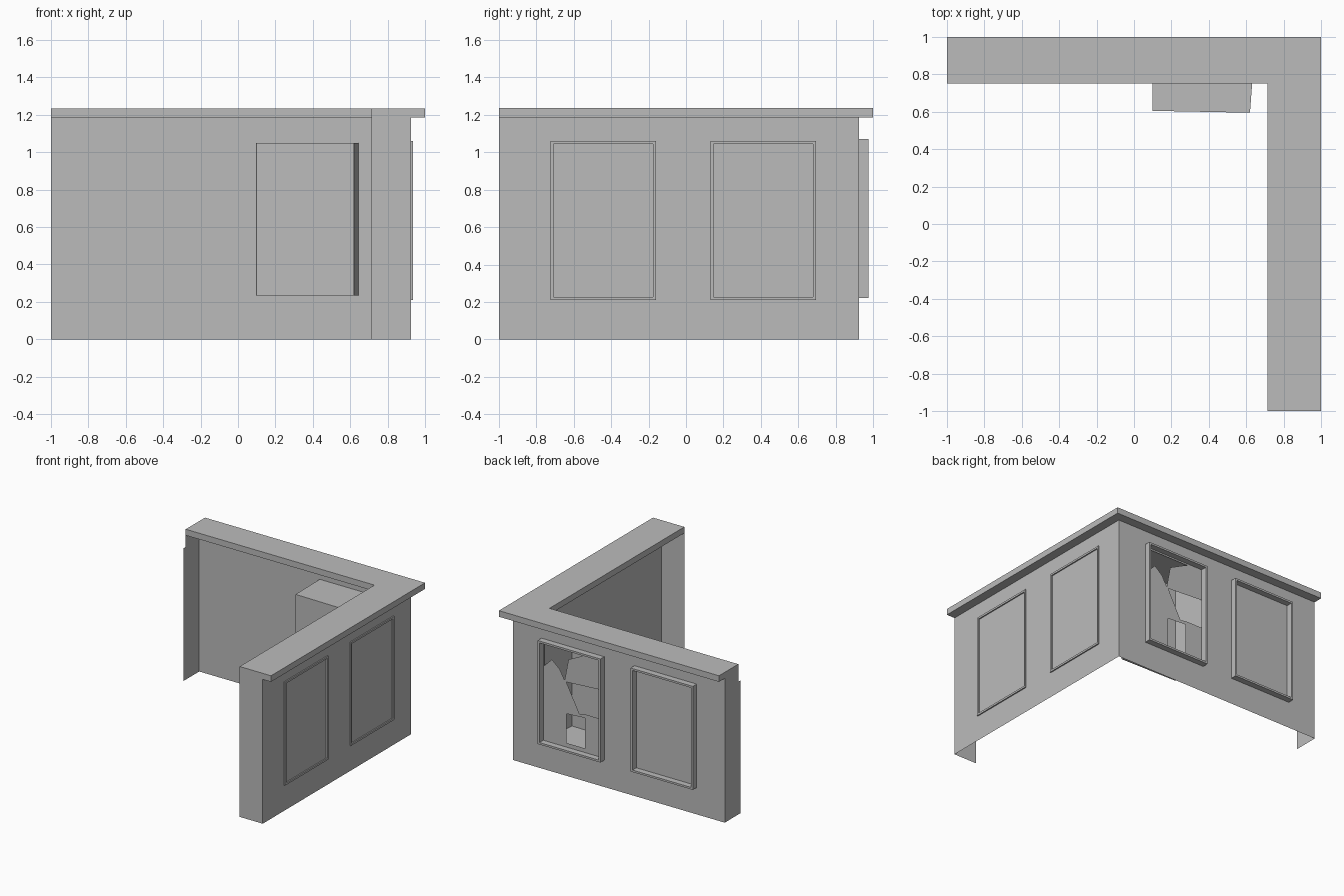
import bpy
import bmesh

cube = bpy.data.objects.get("Cube")
if cube:
    bpy.data.objects.remove(cube)

GREY = (0.5, 0.5, 0.5, 1)
grey = bpy.data.materials.new("plain grey")
grey.use_nodes = True
grey.diffuse_color = GREY
grey.node_tree.nodes["Principled BSDF"].inputs["Base Color"].default_value = GREY


def finish(name, bm):
    mesh = bpy.data.meshes.new(name)
    bm.to_mesh(mesh)
    bm.free()
    mesh.materials.append(grey)
    ob = bpy.data.objects.new(name, mesh)
    bpy.context.collection.objects.link(ob)
    return ob


def sheet(name, place, outline, holes=()):
    """Flat sheet from an outline with optional holes; place maps (u, z) to 3D."""
    bm = bmesh.new()
    for loop in (outline, *holes):
        vs = [bm.verts.new(place(u, z)) for u, z in loop]
        for a, b in zip(vs, vs[1:] + vs[:1]):
            bm.edges.new((a, b))
    bmesh.ops.triangle_fill(bm, edges=bm.edges[:], use_beauty=True)
    bmesh.ops.dissolve_limit(bm, angle_limit=0.01, verts=bm.verts[:], edges=bm.edges[:])
    return finish(name, bm)


def rect(u0, u1, z0, z1):
    return [(u0, z0), (u1, z0), (u1, z1), (u0, z1)]


def frame(name, place, u0, u1, z0, z1, low, high, width=0.016):
    """Raised rectangular moulding between depths low and high."""
    bm = bmesh.new()
    outer = rect(u0, u1, z0, z1)
    inner = rect(u0 + width, u1 - width, z0 + width, z1 - width)
    rings = [[bm.verts.new(place(u, z, d)) for u, z in r]
             for r, d in ((outer, low), (outer, high), (inner, high), (inner, low))]
    for a, b in zip(rings, rings[1:] + rings[:1]):
        for i in range(4):
            j = (i + 1) % 4
            bm.faces.new((a[i], a[j], b[j], b[i]))
    bmesh.ops.recalc_face_normals(bm, faces=bm.faces[:])
    return finish(name, bm)


WALL, INNER_X, INNER_Y = 0.925, 0.715, 0.75
UNDER, TOP = 1.185, 1.235


def on_back(u, z, d=WALL):
    return (u, d, z)


def on_side(u, z, d=WALL):
    return (d, u, z)


# L-shaped counter top
bm = bmesh.new()
plan = [(-1, 1), (-1, INNER_Y), (INNER_X, INNER_Y), (INNER_X, -1), (1, -1), (1, 1)]
slab = bm.faces.new([bm.verts.new((x, y, UNDER)) for x, y in plan])
ext = bmesh.ops.extrude_face_region(bm, geom=[slab], use_keep_orig=True)
for v in ext["geom"]:
    if isinstance(v, bmesh.types.BMVert):
        v.co.z = TOP
bmesh.ops.recalc_face_normals(bm, faces=bm.faces[:])
finish("counter_top", bm)

# Outer walls; the back one has a broken panel
broken = [
    [(0.64, 1.04), (0.64, 0.85), (0.57, 0.92), (0.50, 0.86), (0.455, 0.78),
     (0.42, 0.96), (0.28, 1.03), (0.25, 1.04)],
    [(0.44, 0.77), (0.11, 0.79), (0.11, 0.55), (0.26, 0.55), (0.32, 0.54)],
    [(0.44, 0.51), (0.27, 0.52), (0.27, 0.27), (0.44, 0.27)],
]
sheet("back_wall", on_back, rect(-1, WALL, 0, UNDER), broken)
sheet("side_wall", on_side, rect(-1, WALL, 0, UNDER))

# End caps of the two wings
sheet("back_wing_end", lambda u, z: (-1, u, z),
      [(0.72, 0), (WALL, 0), (WALL, UNDER), (INNER_Y, UNDER), (INNER_Y, 1.09), (0.72, 1.09)])
sheet("side_wing_end", lambda u, z: (u, -1, z), rect(INNER_X, WALL, 0, UNDER))

# Panel mouldings
for label, u0, u1 in (("front", -0.725, -0.16), ("rear", 0.13, 0.695)):
    frame("side_panel_frame_" + label, on_side, u0, u1, 0.21, 1.06, WALL, WALL + 0.01)
for label, u0, u1 in (("left", 0.095, 0.665), ("right", -0.745, -0.18)):
    frame("back_panel_frame_" + label, on_back, u0, u1, 0.22, 1.07, WALL, WALL + 0.05)

# Open compartment behind the broken panel, slightly skewed
bm = bmesh.new()
low, high = [[bm.verts.new((x, y, z)) for x, y in
              ((0.095, WALL), (0.1, 0.605), (0.62, 0.595), (0.645, WALL))]
             for z in (0.235, 1.05)]
for i in range(3):
    bm.faces.new((low[i], low[i + 1], high[i + 1], high[i]))
bm.faces.new(low[::-1])
bm.faces.new(high)
bmesh.ops.recalc_face_normals(bm, faces=bm.faces[:])
finish("hidden_compartment", bm)
